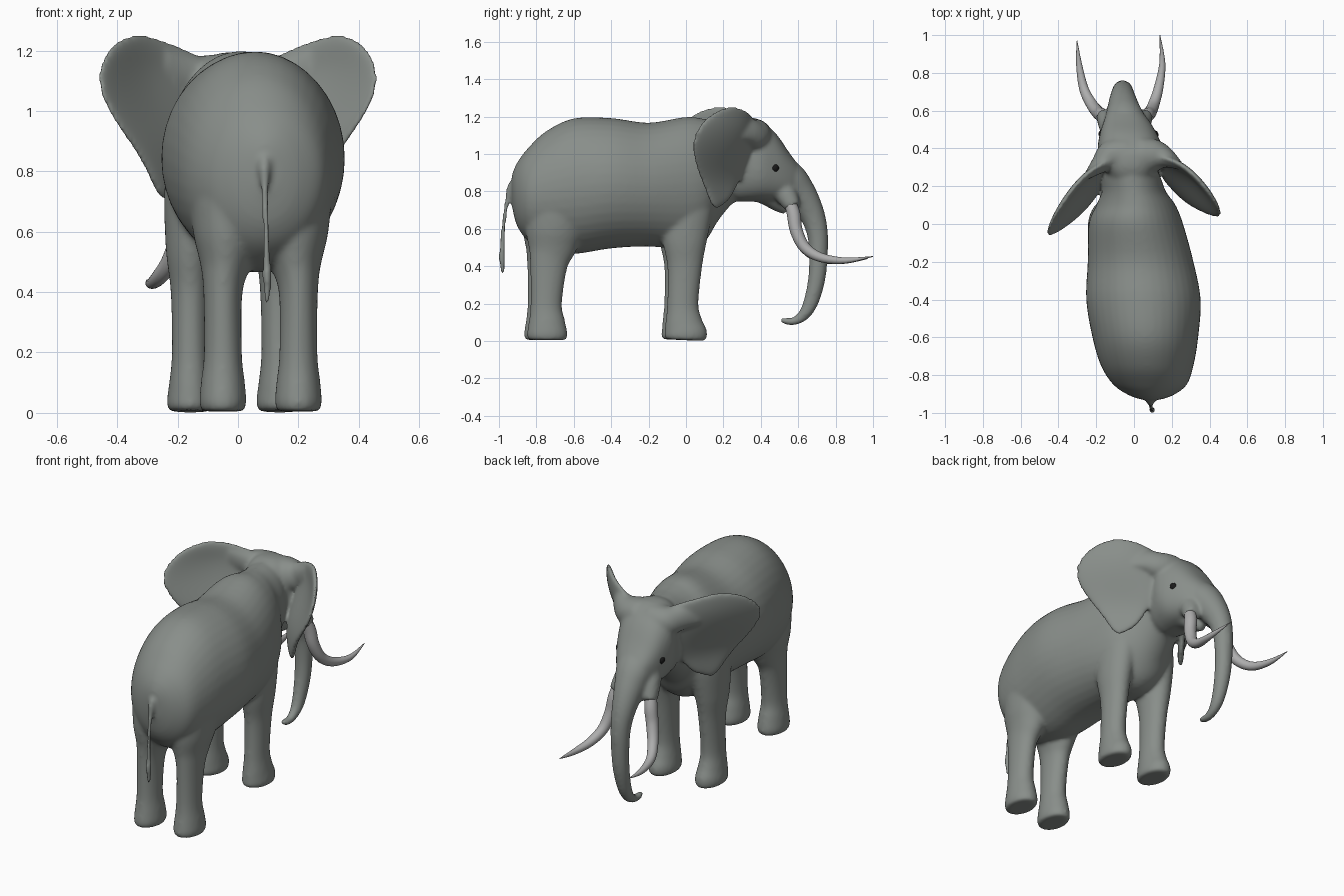
import bpy, bmesh, math
from mathutils import Vector


def catmull(rows, n=5):
    """Smoothly resample a list of equal-length tuples."""
    p = [rows[0]] + list(rows) + [rows[-1]]
    out = []
    for i in range(1, len(p) - 2):
        for k in range(n):
            t = k / n
            out.append([0.5 * (2*b + (c-a)*t + (2*a-5*b+4*c-d)*t*t + (3*b-a-3*c+d)*t**3)
                        for a, b, c, d in zip(p[i-1], p[i], p[i+1], p[i+2])])
    return out + [list(rows[-1])]


def tube(bm, rows, axis=None, sides=28, power=1.0, across=(1, 0, 0)):
    """Loft elliptical rings (x, y, z, radius across, radius in profile)."""
    pts = catmull(rows)
    rings = []
    for i, (x, y, z, ra, rb) in enumerate(pts):
        a, b = Vector(pts[max(i-1, 0)][:3]), Vector(pts[min(i+1, len(pts)-1)][:3])
        t = Vector(axis) if axis else (b - a).normalized()
        u = Vector(across)
        u = (u - t * t.dot(u)).normalized()
        v = t.cross(u)
        ring = []
        for k in range(sides):
            c, s = [math.copysign(abs(q)**power, q) for q in
                    (math.cos(2*math.pi*k/sides), math.sin(2*math.pi*k/sides))]
            ring.append(bm.verts.new(Vector((x, y, z)) + u*ra*c + v*rb*s))
        rings.append(ring)
    faces = [bm.faces.new(rings[0][::-1]), bm.faces.new(rings[-1])]
    for r, s in zip(rings, rings[1:]):
        for k in range(sides):
            j = (k + 1) % sides
            faces.append(bm.faces.new((r[k], r[j], s[j], s[k])))
    bmesh.ops.recalc_face_normals(bm, faces=faces)


def material(name, rgb):
    m = bpy.data.materials.new(name)
    m.diffuse_color = (*rgb, 1)
    return m


def finish(name, bm, mat=None):
    me = bpy.data.meshes.new(name)
    bm.to_mesh(me)
    bm.free()
    ob = bpy.data.objects.new(name, me)
    bpy.context.collection.objects.link(ob)
    if mat:
        me.materials.append(mat)
    for f in me.polygons:
        f.use_smooth = True
    return ob


skin = material("skin", (.25, .272, .255))
ivory = material("ivory", (.42, .42, .42))
black = material("black", (.01, .01, .01))

bm = bmesh.new()

# ears: rows from top to bottom, each from skull to rim
ear = [[(.09, .36, 1.175), (.23, .34, 1.235), (.35, .235, 1.275)],
       [(.12, .375, 1.12), (.31, .295, 1.15), (.46, .085, 1.20)],
       [(.12, .36, 1.02), (.30, .245, 1.04), (.48, .01, 1.07)],
       [(.12, .33, .92), (.25, .20, .93), (.39, .045, .93)],
       [(.13, .28, .84), (.22, .185, .83), (.315, .09, .83)],
       [(.18, .23, .74), (.22, .185, .715), (.255, .15, .68)]]
for s in (-1, 1):
    eb = bmesh.new()
    grid = [[eb.verts.new((s*x, y - (.015 + .26*max(x-.12, 0) if s < 0 else 0), z))
             for x, y, z in row] for row in ear]
    for a, b in zip(grid, grid[1:]):
        for k in range(2):
            f = (a[k], b[k], b[k+1], a[k+1])
            eb.faces.new(f if s > 0 else f[::-1])
    ob = finish("ear_blank", eb)
    so = ob.modifiers.new("thickness", 'SOLIDIFY')
    so.thickness = .036
    so.offset = 0
    ob.modifiers.new("round", 'SUBSURF').levels = 3
    bm.from_mesh(ob.evaluated_get(bpy.context.evaluated_depsgraph_get()).data)
    bpy.data.objects.remove(ob)
    # thick root joining ear and crown
    tube(bm, [(s*.04, .36, 1.10, .10, .09), (s*.12, .36, 1.10, .085, .085),
              (s*.18, .345 - (s < 0)*.03, 1.12, .05, .07), (s*.25, .30 - (s < 0)*.05, 1.14, .015, .06)],
         across=(0, 1, 0))

# torso, neck: y, centre x, half width, top z, bottom z
torso = [(-.93, .09, .05, .89, .72), (-.905, .09, .12, .95, .62), (-.85, .085, .195, 1.025, .54),
         (-.75, .07, .245, 1.12, .48), (-.6, .06, .28, 1.19, .465), (-.4, .05, .303, 1.192, .495),
         (-.2, .035, .28, 1.167, .505), (0, .01, .25, 1.198, .49), (.1, .01, .21, 1.187, .53),
         (.17, 0, .17, 1.18, .64), (.25, -.01, .15, 1.18, .735), (.32, -.015, .12, 1.17, .76)]
skull = [(.2, -.01, .1, 1.15, .8), (.27, -.015, .14, 1.185, .75), (.33, -.015, .16, 1.195, .745),
         (.4, -.02, .172, 1.18, .745), (.48, -.03, .15, 1.11, .745), (.55, -.04, .118, 1.01, .755),
         (.6, -.05, .085, .94, .78), (.64, -.055, .045, .87, .79)]
for rows, power in ((torso, 1), (skull, .8)):
    tube(bm, [(cx, y, (t+b)/2, hw, (t-b)/2) for y, cx, hw, t, b in rows],
         axis=(0, 1, 0), sides=40, power=power)

# trunk
tube(bm, [(-.03, .42, .95, .07, .07), (-.045, .53, .885, .108, .094), (-.055, .605, .79, .088, .09),
          (-.06, .668, .69, .068, .07), (-.06, .702, .58, .056, .057), (-.06, .708, .45, .05, .05),
          (-.06, .697, .32, .045, .046), (-.06, .665, .2, .037, .04), (-.06, .625, .135, .03, .031),
          (-.06, .575, .105, .024, .022), (-.06, .535, .106, .022, .019), (-.06, .505, .115, .015, .012)])

# lower jaw
tube(bm, [(-.02, .3, .86, .12, .1), (-.035, .42, .79, .09, .06), (-.045, .5, .73, .05, .045),
          (-.05, .535, .69, .02, .02)])

# tusk sockets
for s in (-1, 1):
    tube(bm, [(-.05 + s*.06, .45, .90, .05, .06), (-.05 + s*.085, .53, .79, .055, .06),
              (-.05 + s*.11, .572, .715, .043, .043)])

# legs: z, centre y, half width, half depth, inward shift
hind = [(.005, -.75, .07, .1, 0), (.035, -.75, .078, .109, 0), (.1, -.752, .073, .098, 0),
        (.2, -.755, .063, .084, 0), (.4, -.742, .065, .1, 0), (.5, -.725, .086, .13, .008),
        (.6, -.71, .112, .16, .012), (.75, -.68, .128, .19, .02), (.9, -.66, .1, .15, .04)]
fore = [(.005, -.01, .07, .105, 0), (.035, -.01, .078, .116, 0), (.1, -.02, .07, .1, 0),
        (.2, -.025, .061, .084, 0), (.4, -.015, .065, .094, 0), (.55, -.015, .082, .122, 0),
        (.75, -.01, .1, .15, .015), (.9, -.01, .08, .12, .03)]
for rows, mid, off in ((hind, .075, .125), (fore, -.01, .148)):
    for s in (-1, 1):
        tube(bm, [(mid + s*(off - sh), y + s*.008, z, rx, ry) for z, y, rx, ry, sh in rows])

# tail with tuft
tube(bm, [(.088, -.88, .83, .04, .05), (.088, -.925, .82, .026, .035), (.088, -.955, .75, .014, .015),
          (.092, -.975, .62, .012, .013), (.095, -.982, .5, .015, .016), (.096, -.984, .44, .016, .018),
          (.098, -.98, .36, .009, .01)])

# fuse everything into one skin
body = finish("body", bm, skin)
rm = body.modifiers.new("fuse", 'REMESH')
rm.mode = 'VOXEL'
rm.voxel_size = .01
rm.use_smooth_shade = True
sm = body.modifiers.new("soften", 'SMOOTH')
sm.factor = .5
sm.iterations = 12
bpy.context.view_layer.objects.active = body
body.select_set(True)
for m in ("fuse", "soften"):
    bpy.ops.object.modifier_apply(modifier=m)

# tusks
tusks = {
    "left_tusk": [(-.155, .55, .76), (-.17, .575, .68), (-.19, .59, .59), (-.225, .635, .5),
                  (-.265, .715, .445), (-.29, .84, .428), (-.302, .97, .44)],
    "right_tusk": [(.055, .55, .76), (.07, .575, .68), (.085, .59, .59), (.105, .635, .5),
                   (.13, .72, .447), (.15, .85, .43), (.137, 1.0, .452)]}
for name, pts in tusks.items():
    tb = bmesh.new()
    tube(tb, [(*p, r, r) for p, r in zip(pts, (.03, .036, .034, .03, .025, .016, .002))], sides=20)
    finish(name, tb, ivory)

# eyes, set on the skin surface
for name, s in (("left_eye", -1), ("right_eye", 1)):
    hit, loc, nor, idx = body.ray_cast(Vector((s, .48, .925)), Vector((-s, 0, 0)))
    eb = bmesh.new()
    bmesh.ops.create_uvsphere(eb, u_segments=20, v_segments=12, radius=.026)
    finish(name, eb, black).location = loc - nor * .018
